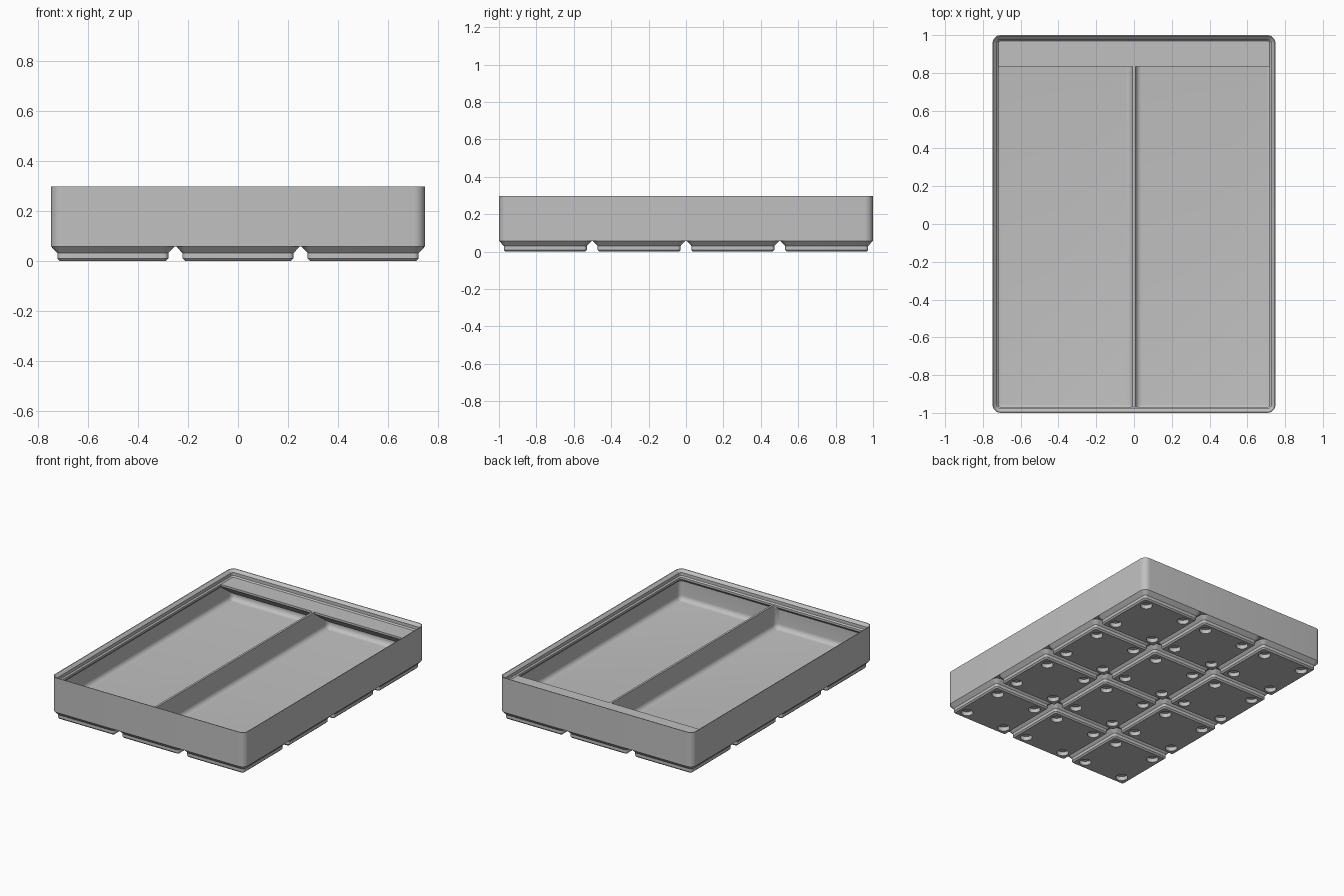
import bpy, bmesh, math

cube = bpy.data.objects.get("Cube")
if cube:
    bpy.data.objects.remove(cube)

MM = 2 / 167.5                 # one millimetre in model units
HX, HY = 62.75 * MM, 1.0       # half width and half depth
FOOT_TOP, RIM, TOP = 4.85 * MM, 21 * MM, 25 * MM
PITCH = 42 * MM

grey = bpy.data.materials.new("plain grey")
grey.use_nodes = True
grey.diffuse_color = (0.53, 0.53, 0.53, 1)
grey.node_tree.nodes["Principled BSDF"].inputs["Base Color"].default_value = grey.diffuse_color


def ring(bm, x0, x1, y0, y1, r, z, steps=8):
    """Rounded rectangle of vertices at height z."""
    corners = [(x1 - r, y1 - r), (x0 + r, y1 - r), (x0 + r, y0 + r), (x1 - r, y0 + r)]
    verts = []
    for q, (cx, cy) in enumerate(corners):
        for i in range(steps + 1):
            a = math.pi / 2 * (q + i / steps)
            verts.append(bm.verts.new((cx + r * math.cos(a), cy + r * math.sin(a), z)))
    return verts


def skin(bm, rings):
    """Join rings in order and cap both ends."""
    for a, b in zip(rings, rings[1:]):
        for i in range(len(a)):
            j = (i + 1) % len(a)
            bm.faces.new((a[i], a[j], b[j], b[i]))
    bm.faces.new(rings[0])
    bm.faces.new(rings[-1])


def make(name, bm):
    bmesh.ops.recalc_face_normals(bm, faces=bm.faces)
    mesh = bpy.data.meshes.new(name)
    bm.to_mesh(mesh)
    bm.free()
    obj = bpy.data.objects.new(name, mesh)
    bpy.context.collection.objects.link(obj)
    return obj


def cut(obj, cutters):
    """Subtract the cutters, bake the result and remove them."""
    for c in cutters:
        mod = obj.modifiers.new("cut", "BOOLEAN")
        mod.operation, mod.solver, mod.object = "DIFFERENCE", "EXACT", c
    dg = bpy.context.evaluated_depsgraph_get()
    mesh = bpy.data.meshes.new_from_object(obj.evaluated_get(dg))
    obj.modifiers.clear()
    obj.data = mesh
    for c in cutters:
        bpy.data.objects.remove(c)


def finish(obj):
    mesh = obj.data
    mesh.materials.clear()
    mesh.materials.append(grey)
    for p in mesh.polygons:
        p.material_index = 0
    mesh.shade_smooth()
    mesh.set_sharp_from_angle(angle=math.radians(30))


# Tray body with the stepped stacking lip
bm = bmesh.new()
profile = [(0, FOOT_TOP), (0, TOP), (0.4 * MM, TOP), (1.9 * MM, 23.5 * MM),
           (1.9 * MM, 21.7 * MM), (2.6 * MM, RIM)]
skin(bm, [ring(bm, -HX + d, HX - d, -HY + d, HY - d, 3.75 * MM - d, z) for d, z in profile])
body = make("tray_body", bm)

# Two compartments: filleted floor, thin walls, undercut below the lip
FLOOR, WALL, FILLET, HALF_DIVIDER = 7 * MM, 0.95 * MM, 2.8 * MM, 0.6 * MM
LIP = 2.63 * MM
levels = []                    # (outer inset, fillet inset, radius, height)
for i in range(7):
    a = math.pi / 2 * i / 6
    f = (FILLET - 0.1 * MM) * (1 - math.sin(a))
    levels.append((WALL, f, FILLET - f, FLOOR + FILLET * (1 - math.cos(a))))
levels += [(WALL, 0, FILLET, 18.15 * MM), (LIP, 0, 1.12 * MM, 19.8 * MM),
           (LIP, 0, 1.12 * MM, RIM + MM)]
cutters = []
for side in (-1, 1):
    bm = bmesh.new()
    rings = []
    for w, f, r, z in levels:
        xs = sorted((side * (HALF_DIVIDER + f), side * (HX - w - f)))
        rings.append(ring(bm, xs[0], xs[1], -HY + w + f, HY - w - f, r, z))
    skin(bm, rings)
    cutters.append(make("compartment_cutter", bm))
cut(body, cutters)
finish(body)

# Label shelf along the back with a sloped underside
bm = bmesh.new()
section = [(0.986, RIM), (0.835, RIM), (0.835, RIM - 1.2 * MM), (0.986, 0.127)]
ends = [[bm.verts.new((x, y, z)) for y, z in section] for x in (-0.735, 0.735)]
skin(bm, ends)
finish(make("label_shelf", bm))

# One foot with four round magnet recesses
bm = bmesh.new()
steps = [(2.95, 0), (2.15, 0.8), (2.15, 2.6), (0, FOOT_TOP / MM)]
rings = []
for d, z in steps:
    h = (20.75 - d) * MM
    rings.append(ring(bm, -h, h, -h, h, (3.75 - d) * MM, z * MM, 6))
skin(bm, rings)
foot = make("foot_1", bm)
holes = []
for sx in (-1, 1):
    for sy in (-1, 1):
        bm = bmesh.new()
        bmesh.ops.create_cone(bm, cap_ends=True, segments=24, radius1=3.25 * MM,
                              radius2=3.25 * MM, depth=4.8 * MM)
        bmesh.ops.translate(bm, verts=bm.verts, vec=(sx * 13 * MM, sy * 13 * MM, 0))
        holes.append(make("magnet_cutter", bm))
cut(foot, holes)

# The hidden top face of the foot is left open under the body
bm = bmesh.new()
bm.from_mesh(foot.data)
hidden = [f for f in bm.faces if f.normal.z > 0.9]
bmesh.ops.delete(bm, geom=hidden, context="FACES")
bm.to_mesh(foot.data)
bm.free()
finish(foot)

# Grid of three by four feet
for i in range(12):
    obj = foot
    if i:
        obj = bpy.data.objects.new(f"foot_{i + 1}", foot.data)
        bpy.context.collection.objects.link(obj)
    obj.location = ((i % 3 - 1) * PITCH, (i // 3 - 1.5) * PITCH, 0)
